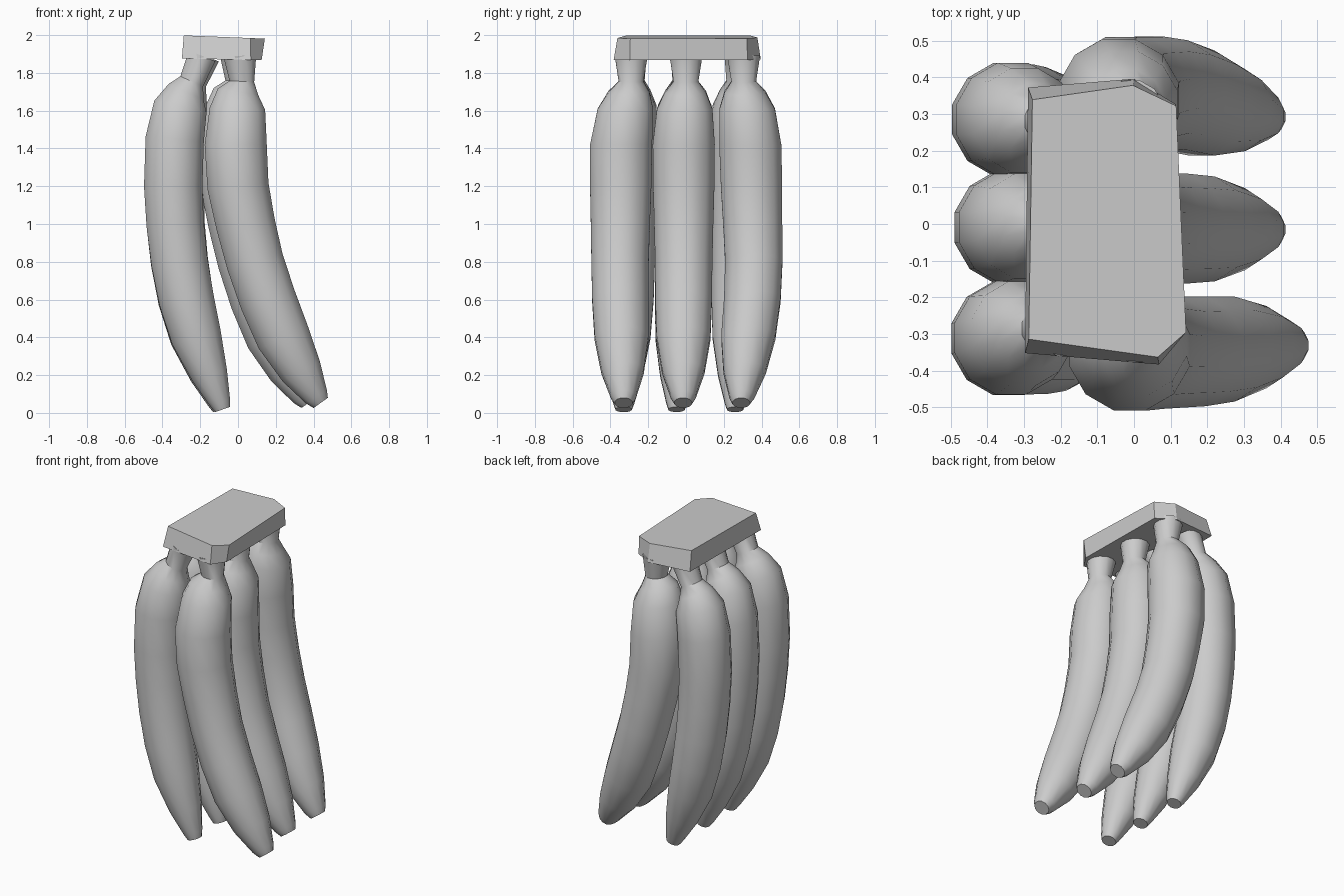
import bpy, bmesh, math
from mathutils import Vector

if "Cube" in bpy.data.objects:
    bpy.data.objects.remove(bpy.data.objects["Cube"])

SIDES = 12

def finish(name, bm, smooth=None):
    bmesh.ops.recalc_face_normals(bm, faces=bm.faces)
    me = bpy.data.meshes.new(name)
    bm.to_mesh(me)
    bm.free()
    ob = bpy.data.objects.new(name, me)
    bpy.context.collection.objects.link(ob)
    if smooth:
        bpy.ops.object.select_all(action='DESELECT')
        bpy.context.view_layer.objects.active = ob
        ob.select_set(True)
        bpy.ops.object.shade_smooth_by_angle(angle=math.radians(smooth))
    return ob

def lerp_keys(keys, z):
    # keys run from high z to low z
    if z >= keys[0][0]:
        return keys[0][1]
    for (z0, v0), (z1, v1) in zip(keys, keys[1:]):
        if z >= z1:
            return v0 + (v1 - v0) * (z0 - z) / (z0 - z1)
    return keys[-1][1]

def banana(name, path, ys, dx_top, dx_tip):
    """Sweep rings along a curved path of (x, z, radius)."""
    y_keys = list(zip((1.76, 1.5, 0.7, 0.03), ys))
    pts = [Vector((x + dx_tip + (dx_top - dx_tip) * z / 2, lerp_keys(y_keys, z), z))
           for x, z, r in path]
    bm = bmesh.new()
    rings = []
    for i, p in enumerate(pts):
        t = pts[min(i + 1, len(pts) - 1)] - pts[max(i - 1, 0)]
        side = Vector((-t.z, 0, t.x)).normalized()
        r = path[i][2]
        ring = []
        for k in range(SIDES):
            a = 2 * math.pi * (k + 0.5) / SIDES
            ring.append(bm.verts.new(p + side * (r * math.cos(a))
                                     + Vector((0, r * math.sin(a), 0))))
        rings.append(ring)
    for a, b in zip(rings, rings[1:]):
        for k in range(SIDES):
            n = (k + 1) % SIDES
            bm.faces.new((a[k], a[n], b[n], b[k]))
    bm.faces.new(rings[0])
    bm.faces.new(rings[-1])
    finish(name, bm, 35)

# Centre lines: stem, neck, body, blunt tip
outer = [(.01, 1.89, .09), (.02, 1.755, .068), (.0, 1.70, .112), (-.003, 1.61, .152),
         (-.012, 1.42, .170), (.0, 1.2, .168), (.04, 1.0, .162), (.09, .8, .157),
         (.158, .6, .155), (.24, .4, .148), (.335, .22, .116), (.415, .085, .068),
         (.438, .053, .048)]
inner = [(-.19, 1.89, .078), (-.245, 1.755, .068), (-.275, 1.70, .105), (-.305, 1.62, .147),
         (-.335, 1.45, .16), (-.343, 1.2, .16), (-.333, 1.0, .157), (-.31, .8, .155),
         (-.273, .6, .151), (-.22, .4, .138), (-.15, .2, .10), (-.095, .055, .058),
         (-.082, .018, .044)]

# Outer row of three
banana("outer_banana_front", outer, (-.29, -.343, -.350, -.33), 0, 0)
banana("outer_banana_middle", outer, (.0, -.012, -.012, -.015), -.015, -.065)
banana("outer_banana_back", outer, (.305, .338, .362, .29), -.015, -.065)

# Inner row of three
banana("inner_banana_front", inner, (-.285, -.31, -.315, -.33), 0, 0)
banana("inner_banana_middle", inner, (-.005, -.008, -.012, -.05), .02, -.01)
banana("inner_banana_back", inner, (.28, .285, .285, .26), .01, -.01)

# Crown slab joining the stems
top = [(-.277, .339), (-.003, .378), (.115, .322), (.142, -.295), (.065, -.363), (-.287, -.314)]
low = [(-.289, .372), (.0, .396), (.115, .326), (.125, -.297), (.068, -.383), (-.297, -.352)]
bm = bmesh.new()
tv = [bm.verts.new((x, y, 1.987 - .04 * x)) for x, y in top]
lv = [bm.verts.new((x, y, 1.87 - .02 * x)) for x, y in low]
bm.faces.new(tv)
bm.faces.new(lv)
for i in range(6):
    j = (i + 1) % 6
    bm.faces.new((tv[i], tv[j], lv[j], lv[i]))
finish("crown", bm)
